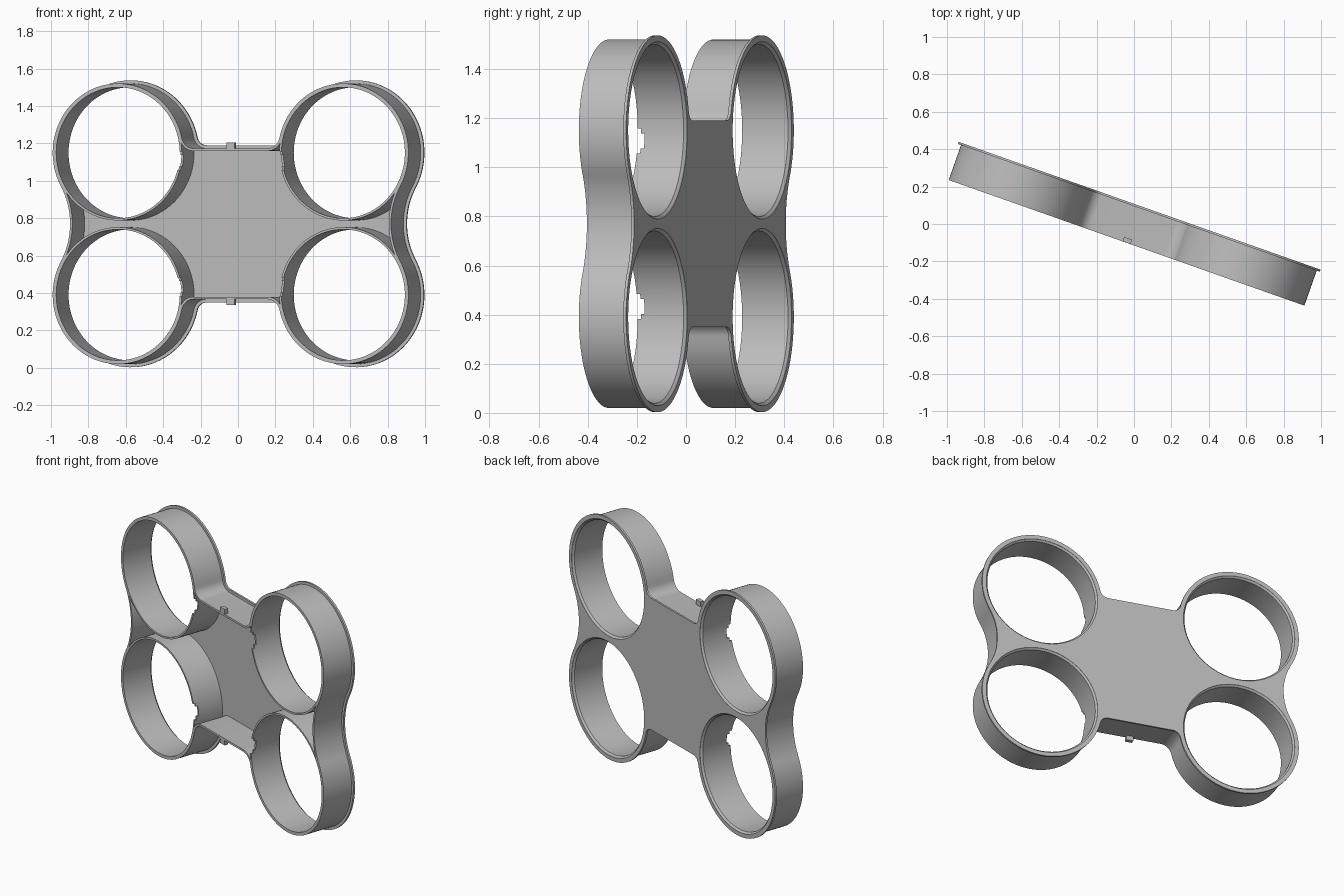
import bpy, bmesh
from math import sin, cos, atan2, sqrt, pi, radians
from mathutils import Matrix

old = bpy.data.objects.get("Cube")
if old:
    bpy.data.objects.remove(old, do_unlink=True)

# Main sizes, drawn flat: x along the frame, y up the frame, z towards the front
CX, CY = 0.6385, 0.38          # duct centres
HOLE, RING, SHELL = 0.35, 0.362, 0.37
FLAT, FILLET, WAIST = 0.403, 0.07, 0.91
DEPTH, PLATE, WALL, LIP = 0.21, 0.012, 0.013, 0.017
SIGNS = [(sx, sy) for sx in (-1, 1) for sy in (-1, 1)]

# Stands the flat layout upright and turns it to its final heading
PLACE = (Matrix.Translation((0.03, 0.0975, 0.77))
         @ Matrix.Rotation(radians(-19.45), 4, 'Z')
         @ Matrix.Rotation(radians(90), 4, 'X'))

grey = bpy.data.materials.new("light_grey")
grey.use_nodes = True
colour = (0.5, 0.5, 0.5, 1)
grey.diffuse_color = colour
grey.node_tree.nodes["Principled BSDF"].inputs["Base Color"].default_value = colour


def arc(c, r, a, b, n):
    return [(c[0] + r * cos(a + (b - a) * i / n),
             c[1] + r * sin(a + (b - a) * i / n)) for i in range(n + 1)]


def circle(sx, sy, r):
    return arc((sx * CX, sy * CY), r, 0, 2 * pi, 96)[:-1]


def outline(d):
    """Body outline grown by d: one quarter from arcs, then mirrored."""
    fx = CX - sqrt((SHELL + FILLET) ** 2 - (FLAT + FILLET - CY) ** 2)
    fy = FLAT + FILLET
    a = atan2(CY - fy, CX - fx)
    k = CX - WAIST
    f = (k * k + CY ** 2 - SHELL ** 2) / (2 * (SHELL + k))
    wx = WAIST + f
    b = atan2(-CY, wx - CX)
    q = (arc((fx, fy), FILLET - d, -pi / 2, a, 10)
         + arc((CX, CY), SHELL + d, a + pi, b, 60)[1:]
         + arc((wx, 0), f - d, b + pi, pi, 14)[1:-1])
    r = q[::-1]
    return (q + [(x, -y) for x, y in r] + [(-x, -y) for x, y in q]
            + [(-x, y) for x, y in r])


def finish(obj):
    obj.data.transform(PLACE)
    obj.data.materials.clear()
    obj.data.materials.append(grey)
    bpy.ops.object.select_all(action='DESELECT')
    obj.select_set(True)
    bpy.context.view_layer.objects.active = obj
    bpy.ops.object.shade_smooth_by_angle(angle=radians(30))


def slab(name, loops, z0, z1):
    """Filled shape with holes, extruded from z0 to z1."""
    cu = bpy.data.curves.new(name, 'CURVE')
    cu.dimensions, cu.fill_mode = '2D', 'BOTH'
    cu.extrude = (z1 - z0) / 2
    for loop in loops:
        s = cu.splines.new('POLY')
        s.points.add(len(loop) - 1)
        for p, (x, y) in zip(s.points, loop):
            p.co = (x, y, 0, 1)
        s.use_cyclic_u = True
    obj = bpy.data.objects.new(name, cu)
    bpy.context.collection.objects.link(obj)
    bpy.ops.object.select_all(action='DESELECT')
    obj.select_set(True)
    bpy.context.view_layer.objects.active = obj
    bpy.ops.object.convert(target='MESH')
    obj = bpy.context.view_layer.objects.active
    bm = bmesh.new()
    bm.from_mesh(obj.data)
    bmesh.ops.remove_doubles(bm, verts=bm.verts, dist=1e-5)
    bmesh.ops.recalc_face_normals(bm, faces=bm.faces)
    bmesh.ops.translate(bm, verts=bm.verts, vec=(0, 0, (z0 + z1) / 2))
    bm.to_mesh(obj.data)
    bm.free()
    finish(obj)


def mesh_object(name, bm):
    bmesh.ops.recalc_face_normals(bm, faces=bm.faces)
    me = bpy.data.meshes.new(name)
    bm.to_mesh(me)
    bm.free()
    obj = bpy.data.objects.new(name, me)
    bpy.context.collection.objects.link(obj)
    return obj


def notch_cutter(sx, sy):
    """Stepped slot in the front edge, on the side facing the body."""
    half = [(0.05, DEPTH + 0.02), (0.05, DEPTH - 0.015),
            (0.03, DEPTH - 0.015), (0.03, DEPTH - 0.03)]
    prof = half + [(-y, z) for y, z in half[::-1]]
    bm = bmesh.new()
    face = bm.faces.new([bm.verts.new((sx * 0.25, sy * 0.337 + y, z)) for y, z in prof])
    ext = bmesh.ops.extrude_face_region(bm, geom=[face])['geom']
    bmesh.ops.translate(bm, vec=(sx * 0.08, 0, 0),
                        verts=[v for v in ext if isinstance(v, bmesh.types.BMVert)])
    return mesh_object("notch_cutter", bm)


def duct_ring(name, sx, sy):
    """Duct wall with a chamfered back opening and a notched front edge."""
    prof = [(RING, 0), (HOLE, PLATE), (HOLE, DEPTH), (RING, DEPTH)]
    bm = bmesh.new()
    rows = [[bm.verts.new((x, y, z)) for x, y in circle(sx, sy, r)] for r, z in prof]
    for a, b in zip(rows, rows[1:] + rows[:1]):
        for i in range(len(a)):
            bm.faces.new((a[i - 1], a[i], b[i], b[i - 1]))
    ring = mesh_object(name, bm)
    cutter = notch_cutter(sx, sy)
    mod = ring.modifiers.new("notch", 'BOOLEAN')
    mod.operation, mod.solver, mod.object = 'DIFFERENCE', 'EXACT', cutter
    bpy.context.view_layer.update()
    deps = bpy.context.evaluated_depsgraph_get()
    cut = bpy.data.meshes.new_from_object(ring.evaluated_get(deps))
    ring.modifiers.clear()
    ring.data = cut
    bpy.data.objects.remove(cutter, do_unlink=True)
    finish(ring)


# Back plate with its projecting lip, and the outer wall
slab("back_plate", [outline(LIP)] + [circle(sx, sy, RING - 0.001) for sx, sy in SIGNS], 0, PLATE)
slab("outer_wall", [outline(0), outline(-WALL)], PLATE / 2, DEPTH)

# Four ducts
for sx, sy in SIGNS:
    duct_ring(("right" if sx < 0 else "left") + ("_lower" if sy < 0 else "_upper")
              + "_duct", sx, sy)

# Small catches on the top and bottom edges
for name, sy in (("top_catch", 1), ("bottom_catch", -1)):
    bm = bmesh.new()
    bmesh.ops.create_cube(bm, size=1)
    bmesh.ops.scale(bm, verts=bm.verts, vec=(0.045, 0.04, 0.025))
    bmesh.ops.translate(bm, verts=bm.verts, vec=(0, sy * 0.414, DEPTH - 0.013))
    finish(mesh_object(name, bm))
